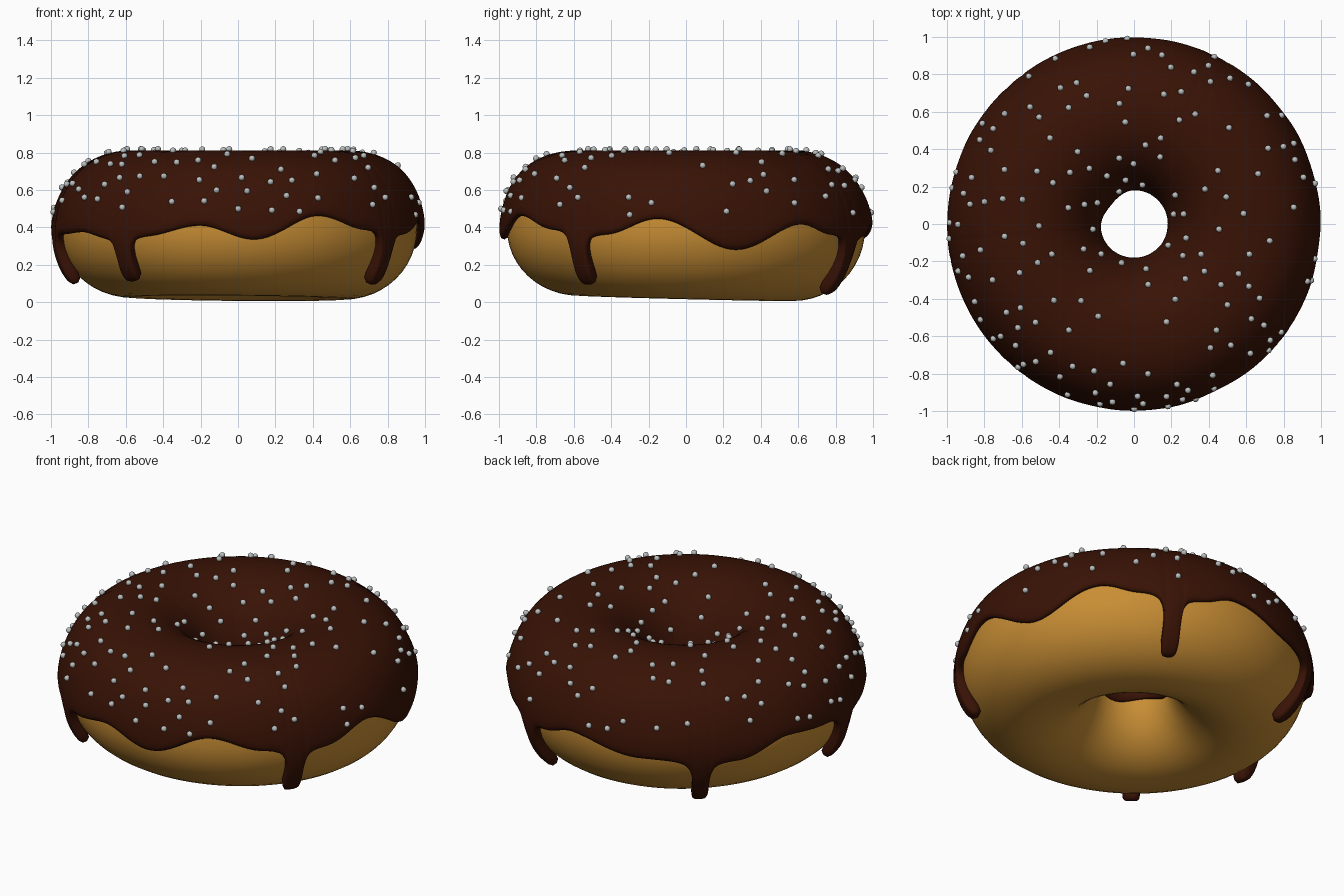
import bpy, math, random
from mathutils import Vector
from math import sin, cos, exp, radians, pi

if "Cube" in bpy.data.objects:
    bpy.data.objects.remove(bpy.data.objects["Cube"])

RING, TUBE, MID_Z, HALF_H = 0.575, 0.382, 0.392, 0.386
THICK, COAT = 0.072, 0.48     # drip thickness, share of it used by the plain coat

# Icing edge: (angle in degrees, height), and drips: (angle, tip height)
EDGE = [(16, .28), (39, .41), (52, .36), (72, .345), (85, .40), (110, .33), (142, .31),
        (160, .40), (176, .38), (200, .36), (212, .37), (224, .34), (240, .35),
        (258, .405), (275, .33), (296, .455), (314, .385), (334, .36), (351, .44)]
DRIPS = [(63, .075), (130, .055), (188, .11), (231, .12), (324, .11)]


def material(name, rgb):
    m = bpy.data.materials.new(name)
    m.diffuse_color = (*rgb, 1)
    m.use_nodes = True
    m.node_tree.nodes["Principled BSDF"].inputs["Base Color"].default_value = m.diffuse_color
    return m


def surface(a, phi, off=0.0):
    """Point on the dough at ring angle a and section angle phi, pushed out by off."""
    h, w = HALF_H, TUBE
    if sin(phi) < 0:          # slightly tilted underside
        h -= 0.015 * (1 - cos(a - radians(70)))
    elif cos(phi) > 0:        # fuller shoulder, most at the front right
        off += (0.006 + 0.018 * max(0, cos(a + radians(45)))) * sin(2 * phi) ** 2
    if cos(phi) < 0:          # uneven hole, narrower at the back left
        w = 0.362 + 0.022 * exp(-((a - radians(140)) / 0.55) ** 2)
    r = RING + (w + off) * cos(phi)
    return Vector((r * cos(a), r * sin(a), MID_Z + (h + off) * sin(phi)))


def edge_height(deg):
    """Wavy edge without drips, eased between the listed points."""
    pts = [(EDGE[-1][0] - 360, EDGE[-1][1])] + EDGE + [(EDGE[0][0] + 360, EDGE[0][1])]
    for (a0, z0), (a1, z1) in zip(pts, pts[1:]):
        if a0 <= deg <= a1:
            t = (1 - cos(pi * (deg - a0) / (a1 - a0))) / 2
            return z0 + (z1 - z0) * t


def drip_at(deg):
    """Nearest drip and its strength: a steep tongue with a soft flare at the root."""
    a, tip = min(DRIPS, key=lambda d: abs(d[0] - deg))
    d = abs(deg - a)
    return a, tip, 0.85 / (1 + (d / 3.1) ** 6) + 0.15 * exp(-(d / 6) ** 2)


def to_phi(z):
    return math.asin(max(-1, min(1, (z - MID_Z) / HALF_H)))


def make_object(name, verts, faces, mat):
    me = bpy.data.meshes.new(name)
    me.from_pydata(verts, [], faces)
    me.materials.append(mat)
    me.polygons.foreach_set("use_smooth", [True] * len(me.polygons))
    ob = bpy.data.objects.new(name, me)
    bpy.context.collection.objects.link(ob)
    return ob


def grid_faces(cols, rows, closed):
    last = rows if closed else rows - 1
    return [(i * rows + j, (i + 1) % cols * rows + j,
             (i + 1) % cols * rows + (j + 1) % rows, i * rows + (j + 1) % rows)
            for i in range(cols) for j in range(last)]


# Dough ring
cols, rows = 96, 48
dough = make_object(
    "dough",
    [surface(2 * pi * i / cols, 2 * pi * j / rows) for i in range(cols) for j in range(rows)],
    grid_faces(cols, rows, True), material("dough", (0.58, 0.27, 0.035)))

# Chocolate icing: a sheet hugging the dough, thickened and rounded
cols, rows = 540, 22
verts, weights = [], []
for i in range(cols):
    deg = 360 * i / cols
    centre, tip, k = drip_at(deg)
    base = edge_height(deg)
    low, root = to_phi(base + (tip - base) * k), to_phi(base)
    top = radians(188 + 5 * sin(3 * radians(deg)) + 4 * sin(2 * radians(deg) + 1))
    for j in range(rows):
        phi = low + (top - low) * j / (rows - 1)
        # narrow each drip at its neck and swell it towards the tip
        z = MID_Z + HALF_H * sin(phi)
        s = max(0, min(1, (base - z) / (base - tip))) if phi < pi / 2 else 0
        d = deg - centre
        warp = 1 - 0.25 * sin(pi * min(1, s / 0.8)) + 0.7 * s ** 3 if abs(d) < 12 else 1
        verts.append(surface(radians(centre + d * warp), phi))
        lip = max(0, 1 - max(0, phi - root) / 0.5)
        weights.append(min(1, COAT + 0.15 * lip + 0.4 * s * k))
icing = make_object("icing", verts, grid_faces(cols, rows, False),
                    material("chocolate", (0.040, 0.006, 0.0015)))
group = icing.vertex_groups.new(name="thickness")
for n, w in enumerate(weights):
    group.add([n], w, 'REPLACE')
solid = icing.modifiers.new("thickness", 'SOLIDIFY')
solid.thickness, solid.offset, solid.vertex_group = THICK, 1, group.name
rounding = icing.modifiers.new("rounding", 'SUBSURF')
rounding.levels = rounding.render_levels = 1

# Sugar pearls scattered over the icing
random.seed(11)
pearl_mat = material("sugar", (0.5, 0.52, 0.52))
bpy.ops.mesh.primitive_ico_sphere_add(subdivisions=2, radius=0.017)
first = bpy.context.object
pearl_mesh = first.data
pearl_mesh.materials.append(pearl_mat)
bpy.ops.object.shade_smooth()
bpy.data.objects.remove(first)
spots = []
while len(spots) < 165:
    a, phi = random.uniform(0, 2 * pi), radians(random.uniform(10, 158))
    if random.random() > (RING + TUBE * cos(phi)) / (RING + TUBE):
        continue
    p = surface(a, phi, THICK * COAT + 0.006)
    if all((p - q).length > 0.085 for q in spots):
        spots.append(p)
for n, p in enumerate(spots):
    pearl = bpy.data.objects.new(f"sugar_pearl_{n + 1}", pearl_mesh)
    pearl.location = p
    bpy.context.collection.objects.link(pearl)
